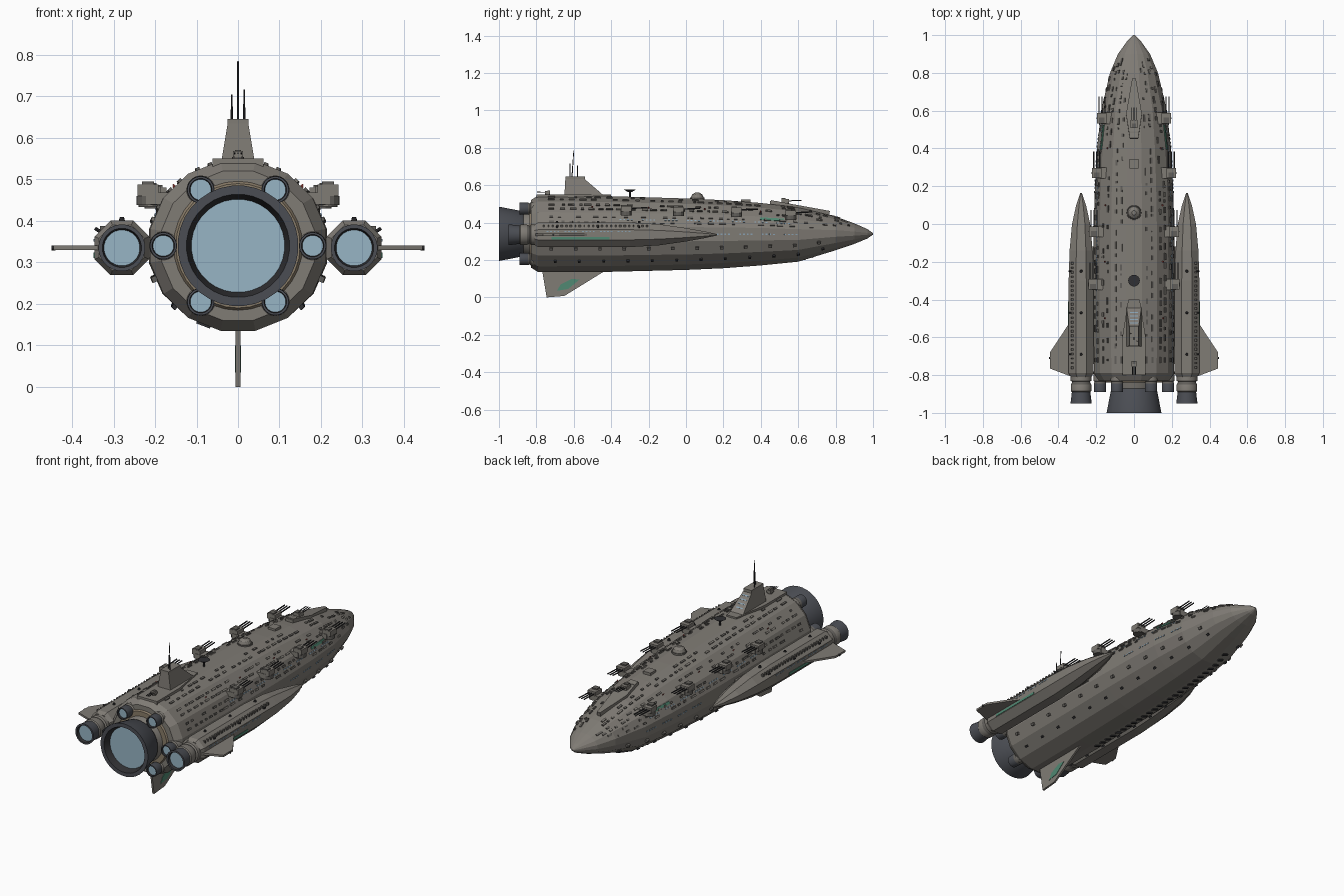
import bpy, bmesh, math, random
from mathutils import Matrix, Vector

random.seed(4)
if "Cube" in bpy.data.objects:
    bpy.data.objects.remove(bpy.data.objects["Cube"], do_unlink=True)

COLOURS = {
    "hull grey": (.215, .2, .178), "panel grey": (.12, .113, .103), "dark metal": (.03, .03, .033),
    "nozzle slate": (.07, .075, .088), "engine glow": (.31, .46, .56), "brass ring": (.25, .2, .14),
    "marking green": (.08, .25, .17), "window blue": (.25, .36, .45), "signal red": (.3, .05, .04)}
HULL, PANEL, DARK, SLATE, GLOW, BRASS, GREEN, BLUE, RED = range(9)
MATS = []
for label, rgb in COLOURS.items():
    m = bpy.data.materials.new(label)
    m.use_nodes = True
    m.diffuse_color = (*rgb, 1)
    m.node_tree.nodes["Principled BSDF"].inputs["Base Color"].default_value = (*rgb, 1)
    MATS.append(m)


class Part:
    """Collects simple solids into one object."""
    def __init__(self, name):
        self.name, self.bm = name, bmesh.new()

    def paint(self, verts, mat):
        for f in {f for v in verts for f in v.link_faces}:
            f.material_index = mat

    def box(self, loc, size, mat=HULL, frame=Matrix()):
        mx = frame @ Matrix.Translation(loc) @ Matrix.Diagonal((*size, 1))
        verts = bmesh.ops.create_cube(self.bm, size=1, matrix=mx)["verts"]
        self.paint(verts, mat)
        return verts

    def rod(self, a, b, r1, r2=None, mat=HULL, sides=8):
        a, b = Vector(a), Vector(b)
        turn = (b - a).to_track_quat('Z', 'Y').to_matrix().to_4x4()
        mx = Matrix.Translation((a + b) / 2) @ turn
        self.paint(bmesh.ops.create_cone(self.bm, cap_ends=True, segments=sides, radius1=r1,
                   radius2=r1 if r2 is None else r2, depth=(b - a).length, matrix=mx)["verts"], mat)

    def prism(self, outline, height, frame, mat=HULL):
        rings = [[self.bm.verts.new(frame @ Vector((x, y, z))) for x, y in outline]
                 for z in (-height / 2, height / 2)]
        self.skin(rings, [mat], mat)

    def skin(self, rings, mats, cap, start=True):
        n = len(rings[0])
        for i, (p, q) in enumerate(zip(rings, rings[1:])):
            for k in range(n):
                f = self.bm.faces.new((p[k], p[(k + 1) % n], q[(k + 1) % n], q[k]))
                f.material_index = mats[min(i, len(mats) - 1)]
        if start:
            self.bm.faces.new(rings[0]).material_index = mats[0]
        self.bm.faces.new(rings[-1]).material_index = cap

    def loft(self, stations, sides, cx=0, mats=(HULL,), cap=HULL):
        # stations: y, half width, half height, centre height
        grow, rings = 1 / math.cos(math.pi / sides), []
        for y, rx, rz, cz in stations:
            angles = [(k + .5) * 2 * math.pi / sides for k in range(sides)]
            rings.append([self.bm.verts.new((cx + grow * rx * math.cos(a), y,
                          cz + grow * rz * math.sin(a))) for a in angles])
        self.skin(rings, mats, cap)

    def finish(self, smooth=False):
        bmesh.ops.recalc_face_normals(self.bm, faces=self.bm.faces)
        mesh = bpy.data.meshes.new(self.name)
        self.bm.to_mesh(mesh)
        self.bm.free()
        for m in MATS:
            mesh.materials.append(m)
        ob = bpy.data.objects.new(self.name, mesh)
        bpy.context.collection.objects.link(ob)
        if smooth:
            bpy.ops.object.select_all(action='DESELECT')
            ob.select_set(True)
            bpy.context.view_layer.objects.active = ob
            bpy.ops.object.shade_smooth_by_angle(angle=math.radians(30))


# Main hull
STATIONS = [(-.83, .185, .18, .34), (-.79, .212, .205, .34), (-.4, .215, .202, .339), (0, .213, .191, .338),
            (.2, .207, .182, .338), (.4, .196, .167, .338), (.6, .174, .145, .336), (.8, .127, .09, .342),
            (.9, .085, .055, .341), (.97, .035, .025, .34), (1, .004, .004, .34)]
hull = Part("main_hull")
hull.loft(STATIONS, 16)
hull.finish()


def section(y):
    for a, b in zip(STATIONS, STATIONS[1:]):
        if y <= b[0]:
            return Vector(a[1:]).lerp(Vector(b[1:]), (y - a[0]) / (b[0] - a[0]))


def facet(k, y):
    """Frame on hull facet k: x across, y forward, z outward."""
    a = k * math.pi / 8
    def at(v):
        rx, rz, cz = section(v)
        return Vector((rx * math.cos(a), v, cz + rz * math.sin(a)))
    rx, rz, _ = section(y)
    across = Vector((rx * math.sin(a), 0, -rz * math.cos(a))).normalized()
    ahead = (at(y + .02) - at(y - .02)).normalized()
    mx = Matrix((across, ahead, across.cross(ahead))).transposed().to_4x4()
    return Matrix.Translation(at(y)) @ mx


# Rows of hatches and plating on the upper hull
plates = Part("hull_hatches")
for k in (1, 2, 3, 5, 6, 7):
    for side in (-.3, .3):
        y = -.72
        while y < .88:
            long = random.uniform(.012, .04)
            if random.random() < .72:
                off = side * section(y)[0] * .25
                plates.box((off, 0, 0), (.01, long, .012), random.choice((PANEL, PANEL, HULL)), facet(k, y))
            y += long + random.uniform(.015, .035)
for y in (-.5, -.2, .1, .4):
    for k in (2, 6):
        plates.box((0, 0, 0), (.004, .008, .016), RED, facet(k, y))
plates.finish()

# Windows and painted markings on the hull sides
marks = Part("hull_windows_and_markings")
for k in (0, 1, 7, 8):
    first = .17 if k in (0, 8) else -.35
    for i in range(int((.62 - first) / .02)):
        if i % 6 < 4:
            marks.box((0, 0, 0), (.006, .01, .006), BLUE, facet(k, first + i * .02))
for k in (1, 7):
    marks.box((-.02 if k == 1 else .02, 0, 0), (.014, .13, .008), GREEN, facet(k, .46))
marks.finish()

# Lower sensor bumps and keel vents
lower = Part("lower_hull_fittings")
for k in (-2, 10):
    for i in range(12):
        lower.box((0, 0, 0), (.012, .014, .018), DARK, facet(k, -.7 + i * .13))
for k in (-1, 9):
    for i in range(12):
        lower.box((0, 0, .004), (.014, .018, .016), PANEL, facet(k, -.72 + i * .13))
for i in range(26):
    lower.box((0, 0, 0), (.035, .012, .012), DARK, facet(11, -.4 + i * .043))
lower.finish()


def nozzle(name, cx, cz, profile, mats, sides=24):
    """Turned engine whose last ring is closed by the glowing disc."""
    p = Part(name)
    p.loft([(y, r, r, cz) for y, r in profile], sides, cx, mats, GLOW)
    p.finish(True)


# Engines
nozzle("main_engine", 0, .34, [(-.81, .13), (-.87, .115), (-.88, .122), (-1, .145), (-1, .124), (-.965, .112)],
       (HULL, SLATE, SLATE, SLATE, DARK), 32)
ring = Part("main_engine_ring")
ring.rod((0, -.828, .34), (0, -.838, .34), .157, .15, BRASS, 32)
ring.finish(True)
SMALL = [(-.78, .034), (-.83, .034), (-.835, .028), (-.845, .033), (-.89, .032), (-.89, .027), (-.88, .025)]
for s in (-1, 1):
    for n, (x, z) in enumerate([(.09, .475), (.18, .34), (.09, .205)]):
        nozzle(f"small_engine_{n}", s * x, z, SMALL, (HULL, HULL, PANEL, SLATE, SLATE, DARK))
    nozzle("nacelle_engine", s * .28, .335, [(-.8, .055), (-.83, .055), (-.835, .047), (-.85, .054), (-.885, .054),
           (-.89, .049), (-.95, .056), (-.95, .047), (-.935, .043)], (HULL, HULL, PANEL, HULL, HULL, SLATE, SLATE, DARK))

# Side nacelles with pylons, wings and markings
for s in (-1, 1):
    pod = Part("nacelle")
    pod.loft([(-.81, .055, .055, .335), (-.79, .066, .066, .335), (-.3, .066, .066, .335), (-.14, .061, .056, .335),
              (0, .048, .036, .335), (.1, .026, .018, .335), (.165, .004, .004, .335)], 8, s * .28)
    pod.box((s * .212, -.43, .335), (.06, .62, .05))
    for y in (-.69, -.47, -.25):
        pod.rod((s * .28, y, .395), (s * .28, y, .409), .009, .005, DARK)
        pod.rod((s * .325, y, .37), (s * .345, y, .382), .005, .004, DARK)
    for i in range(24):
        if i % 5 != 4:
            pod.box((s * .345, -.74 + i * .019, .353), (.006, .01, .006), BLUE)
        y = -.76 + i * .024
        pod.box((s * .327, y, .382), (.012, random.uniform(.005, .014), .012), PANEL)
    pod.box((s * .346, -.565, .317), (.005, .31, .013), GREEN)
    pod.finish()
    wing = Part("wing")
    wing.prism([(s * .3, -.82), (s * .3, -.46), (s * .445, -.68), (s * .445, -.765)], .011,
               Matrix.Translation((0, 0, .335)))
    wing.rod((s * .44, -.71, .335), (s * .45, -.71, .335), .006, mat=DARK)
    wing.finish()

# Keel fin
SIDEWAYS = Matrix(((0, 0, 1, 0), (1, 0, 0, 0), (0, 1, 0, 0), (0, 0, 0, 1)))
fin = Part("keel_fin")
fin.prism([(-.77, .15), (-.745, 0), (-.65, .008), (-.42, .15)], .011, SIDEWAYS)
fin.prism([(-.69, .035), (-.63, .045), (-.57, .095), (-.61, .1), (-.67, .07)], .015, SIDEWAYS, GREEN)
fin.finish()

# Command tower with masts
tower = Part("command_tower")
tower.prism([(-.03, -.4), (-.062, -.6), (-.062, -.8), (.062, -.8), (.062, -.6), (.03, -.4)], .02,
            Matrix.Translation((0, 0, .54)))
for v in tower.box((0, -.545, .59), (.08, .21, .09)):
    if v.co.z > .6:
        v.co.x *= .62
        v.co.y = -.645 if v.co.y < -.55 else -.545
tower.box((0, -.592, .638), (.05, .106, .016))
slope = Matrix.Translation((0, -.495, .59)) @ Matrix.Rotation(-math.atan2(.09, .105), 4, 'X')
for i in range(4):
    tower.box((0, -.04 + i * .024, 0), (.04, .006, .006), BLUE, slope)
for x, y, top in ((0, -.61, .785), (-.015, -.58, .705), (.015, -.62, .717)):
    tower.rod((x, y, .64), (x, y + (.01 if x == 0 else 0), top), .003, .0018, DARK)
tower.finish()


def turret(name, x, y, z, aim=1, size=1):
    """Gun mount with three barrels."""
    p, s = Part(name), size
    p.rod((x, y, z - .03 * s), (x, y, z - .008 * s), .028 * s, mat=PANEL, sides=12)
    p.box((x, y, z + .006 * s), (.05 * s, .055 * s, .028 * s))
    p.box((x, y - .012 * aim * s, z + .022 * s), (.03 * s, .03 * s, .01 * s), PANEL)
    for k in (-1, 0, 1):
        bx = x + k * .016 * s
        p.rod((bx, y + .02 * aim * s, z + .008 * s), (bx, y + .115 * aim * s, z + .012 * s), .0035 * s, mat=DARK, sides=6)
    p.finish()


# Broadside and centreline guns
for s in (-1, 1):
    for n, (x, y, z) in enumerate([(.17, .56, .445), (.197, .27, .46), (.212, -.04, .464), (.217, -.32, .468)]):
        turret(f"side_turret_{n}", s * x, y, z)
        bracket = Part(f"turret_bracket_{n}")
        bracket.box((s * (x - .03), y, z - .014), (.07, .06, .028))
        bracket.finish()
turret("aft_turret", 0, -.74, .558, -1, .5)

# Forward deckhouse, dome, hatch and dish along the spine
spine = Part("spine_fittings")
spine.prism([(-.022, -.15), (-.042, -.02), (-.01, .17), (.01, .17), (.042, -.02), (.022, -.15)], .024, facet(4, .6))
spine.box((0, .47, .505), (.044, .04, .02))
spine.box((0, .32, .515), (.046, .05, .018))
spine.rod((0, .06, .52), (0, .06, .534), .04, .038, PANEL, 16)
spine.rod((0, .06, .534), (0, .06, .549), .034, .028, HULL, 16)
spine.rod((0, .06, .549), (0, .06, .56), .028, .012, HULL, 16)
spine.rod((0, -.3, .53), (0, -.3, .57), .005, mat=DARK)
spine.rod((0, -.3, .564), (0, -.3, .576), .012, .031, DARK, 16)
spine.finish()
turret("fore_turret", 0, .53, .51, 1, .75)
